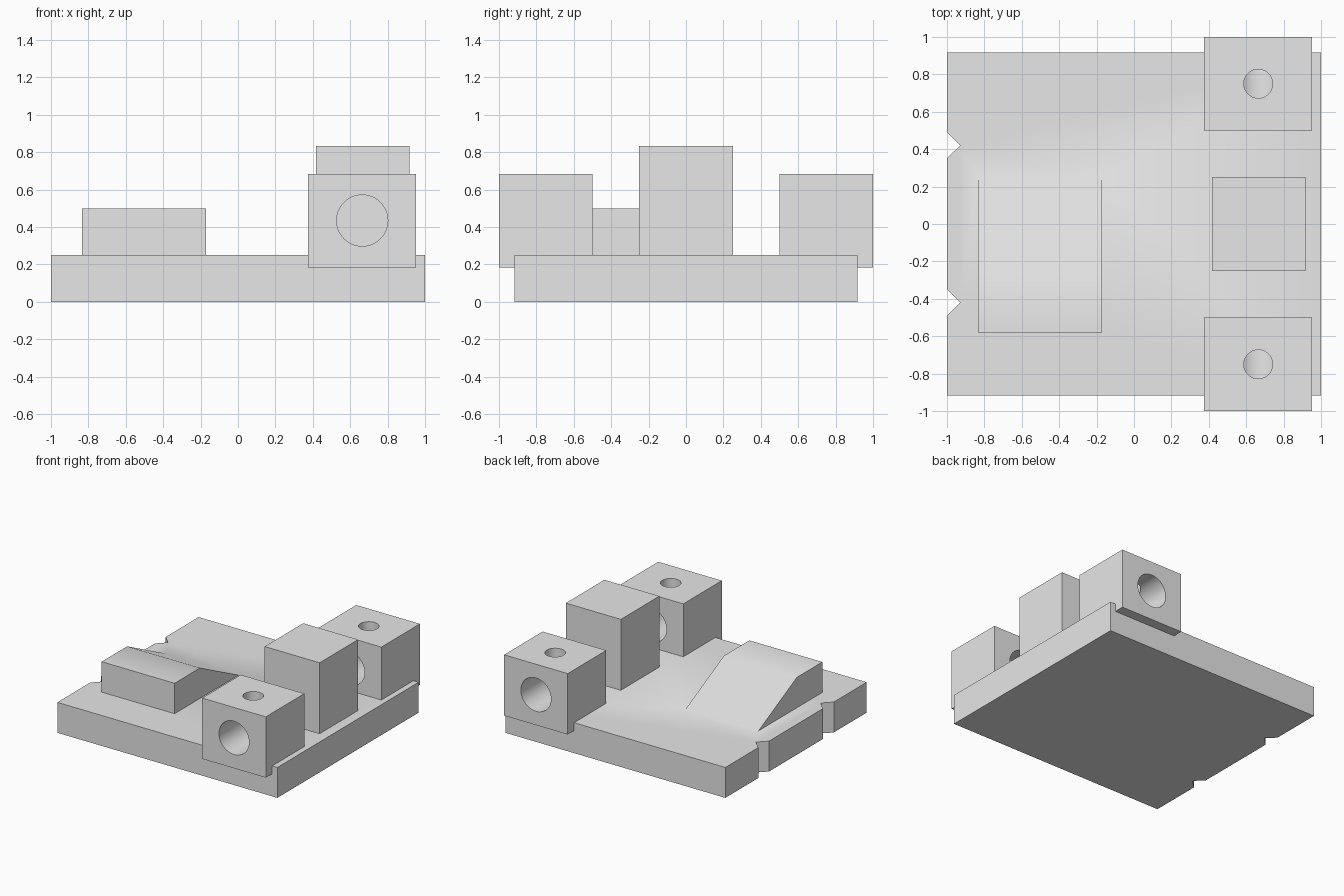
import bpy
import bmesh
import math
from mathutils import Vector

default = bpy.data.objects.get("Cube")
if default:
    bpy.data.objects.remove(default, do_unlink=True)

GREY = (0.8, 0.8, 0.8, 1.0)
grey = bpy.data.materials.new("light_grey")
grey.use_nodes = True
grey.diffuse_color = GREY
grey.node_tree.nodes["Principled BSDF"].inputs["Base Color"].default_value = GREY


def finish(bm, name):
    """Turn a bmesh into a linked grey object."""
    bmesh.ops.recalc_face_normals(bm, faces=bm.faces)
    mesh = bpy.data.meshes.new(name)
    bm.to_mesh(mesh)
    bm.free()
    mesh.materials.append(grey)
    obj = bpy.data.objects.new(name, mesh)
    bpy.context.collection.objects.link(obj)
    return obj


def prism(name, outline, direction):
    """Extrude a closed outline of 3D points along a direction."""
    bm = bmesh.new()
    face = bm.faces.new([bm.verts.new(p) for p in outline])
    moved = bmesh.ops.extrude_face_region(bm, geom=[face], use_keep_orig=True)["geom"]
    verts = [v for v in moved if isinstance(v, bmesh.types.BMVert)]
    bmesh.ops.translate(bm, verts=verts, vec=Vector(direction))
    return finish(bm, name)


def box(name, low, high):
    (x0, y0, z0), (x1, y1, z1) = low, high
    outline = [(x0, y0, z0), (x1, y0, z0), (x1, y1, z0), (x0, y1, z0)]
    return prism(name, outline, (0, 0, z1 - z0))


def rod(name, radius, length, centre, along_y=False):
    bpy.ops.mesh.primitive_cylinder_add(
        vertices=48, radius=radius, depth=length, location=centre,
        rotation=(math.pi / 2 if along_y else 0, 0, 0))
    obj = bpy.context.object
    obj.name = name
    obj.data.materials.append(grey)
    return obj


def activate(obj):
    bpy.ops.object.select_all(action='DESELECT')
    obj.select_set(True)
    bpy.context.view_layer.objects.active = obj


def combine(target, tool, operation):
    """Apply a boolean and discard the helper."""
    tool.hide_render = True
    mod = target.modifiers.new(operation.lower(), 'BOOLEAN')
    mod.operation = operation
    mod.solver = 'EXACT'
    mod.object = tool
    activate(target)
    bpy.ops.object.modifier_apply(modifier=mod.name)
    bpy.data.objects.remove(tool, do_unlink=True)


def smooth(obj):
    activate(obj)
    bpy.ops.object.shade_smooth_by_angle(angle=math.radians(30))


# Base plate with two V notches in its left-hand edge
HALF_Y, TOP = 0.917, 0.25
outline = [(-1, -HALF_Y, 0), (1, -HALF_Y, 0), (1, HALF_Y, 0), (-1, HALF_Y, 0)]
for centre in (0.42, -0.42):
    outline += [(-1, centre + 0.07, 0), (-0.93, centre, 0), (-1, centre - 0.07, 0)]
base = prism("base_plate", outline, (0, 0, TOP))

# Wedge with a flat crown, its slope running softly into the plate
profile = [(-0.58, 0.15), (-0.58, 0.5), (-0.25, 0.5), (0.45, 0.15)]
wedge = prism("wedge", [(-0.833, y, z) for y, z in profile], (0.663, 0, 0))
combine(base, wedge, 'UNION')
smooth(base)

# Central post
box("centre_post", (0.417, -0.25, TOP - 0.02), (0.917, 0.25, 0.833))

# Pair of drilled bearing blocks overhanging the plate
MID_X, MID_Z = 0.664, 0.435
for side, name in ((-1, "front_bearing_block"), (1, "back_bearing_block")):
    y = 0.75 * side
    block = box(name, (0.375, y - 0.25, MID_Z - 0.25), (0.953, y + 0.25, MID_Z + 0.25))
    combine(block, rod("bore", 0.137, 0.7, (MID_X, y, MID_Z), True), 'DIFFERENCE')
    combine(block, rod("pin_hole", 0.077, 0.4, (MID_X, y, MID_Z + 0.2), False), 'DIFFERENCE')
    smooth(block)
